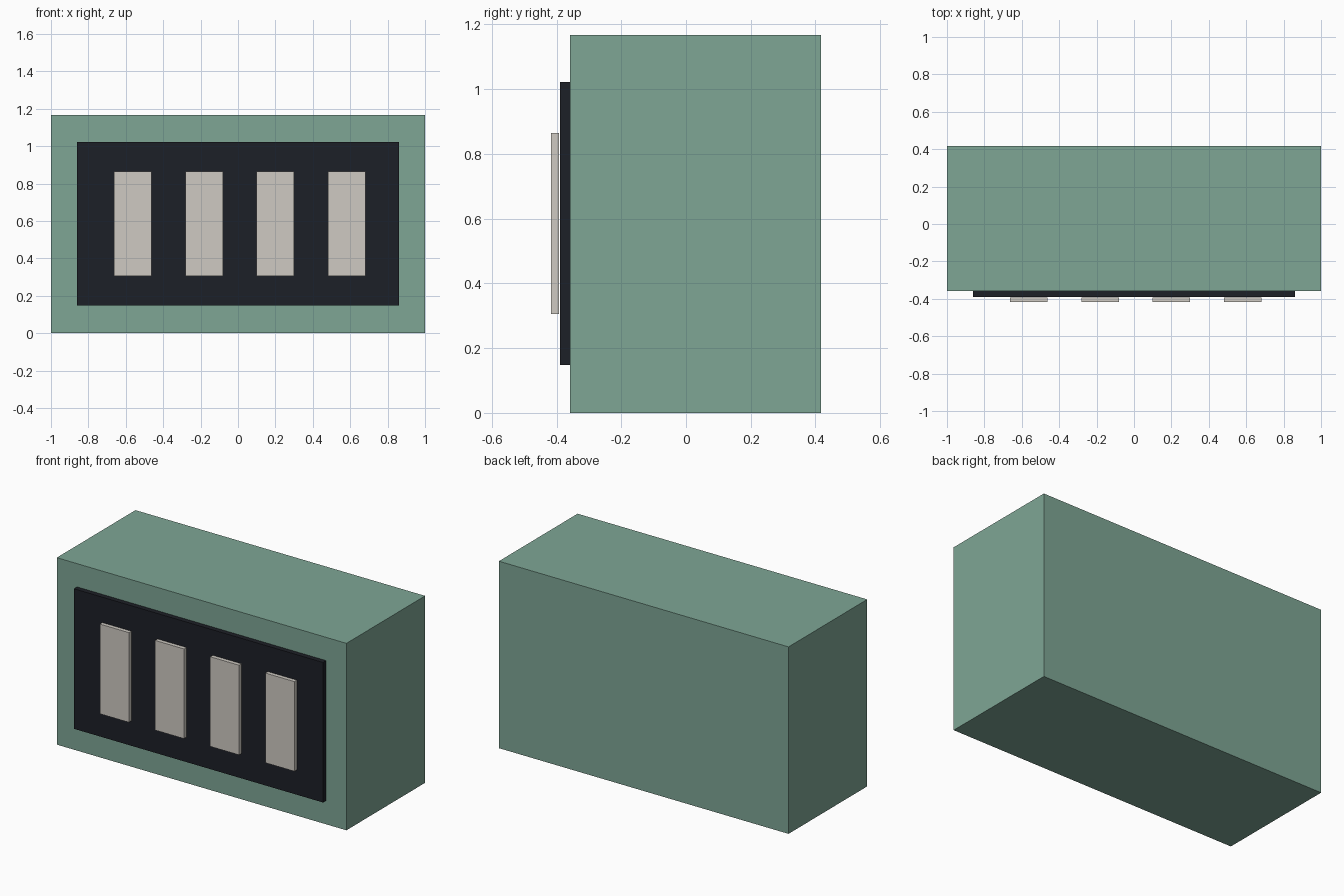
import bpy

if "Cube" in bpy.data.objects:
    bpy.data.objects.remove(bpy.data.objects["Cube"])


def material(name, rgb):
    m = bpy.data.materials.new(name)
    m.diffuse_color = (*rgb, 1)
    m.use_nodes = True
    m.node_tree.nodes["Principled BSDF"].inputs["Base Color"].default_value = m.diffuse_color
    return m


def box(name, lo, hi, mat):
    bpy.ops.mesh.primitive_cube_add(size=1, location=[(a + b) / 2 for a, b in zip(lo, hi)])
    ob = bpy.context.object
    ob.name = name
    ob.scale = [b - a for a, b in zip(lo, hi)]
    bpy.ops.object.transform_apply(location=False, rotation=False, scale=True)
    ob.data.materials.append(mat)
    return ob


green = material("green", (0.21, 0.38, 0.30))
dark = material("dark", (0.012, 0.014, 0.02))
cream = material("cream", (0.62, 0.59, 0.54))

# Main block
box("housing", (-1, -0.359, 0), (1, 0.417, 1.167), green)

# Dark plate on the front
box("front_panel", (-0.86, -0.39, 0.148), (0.86, -0.359, 1.022), dark)

# Row of four upright slabs
for i in range(4):
    x = -0.562 + 0.381 * i
    box(f"slab_{i + 1}", (x - 0.1, -0.417, 0.305), (x + 0.1, -0.393, 0.865), cream)
